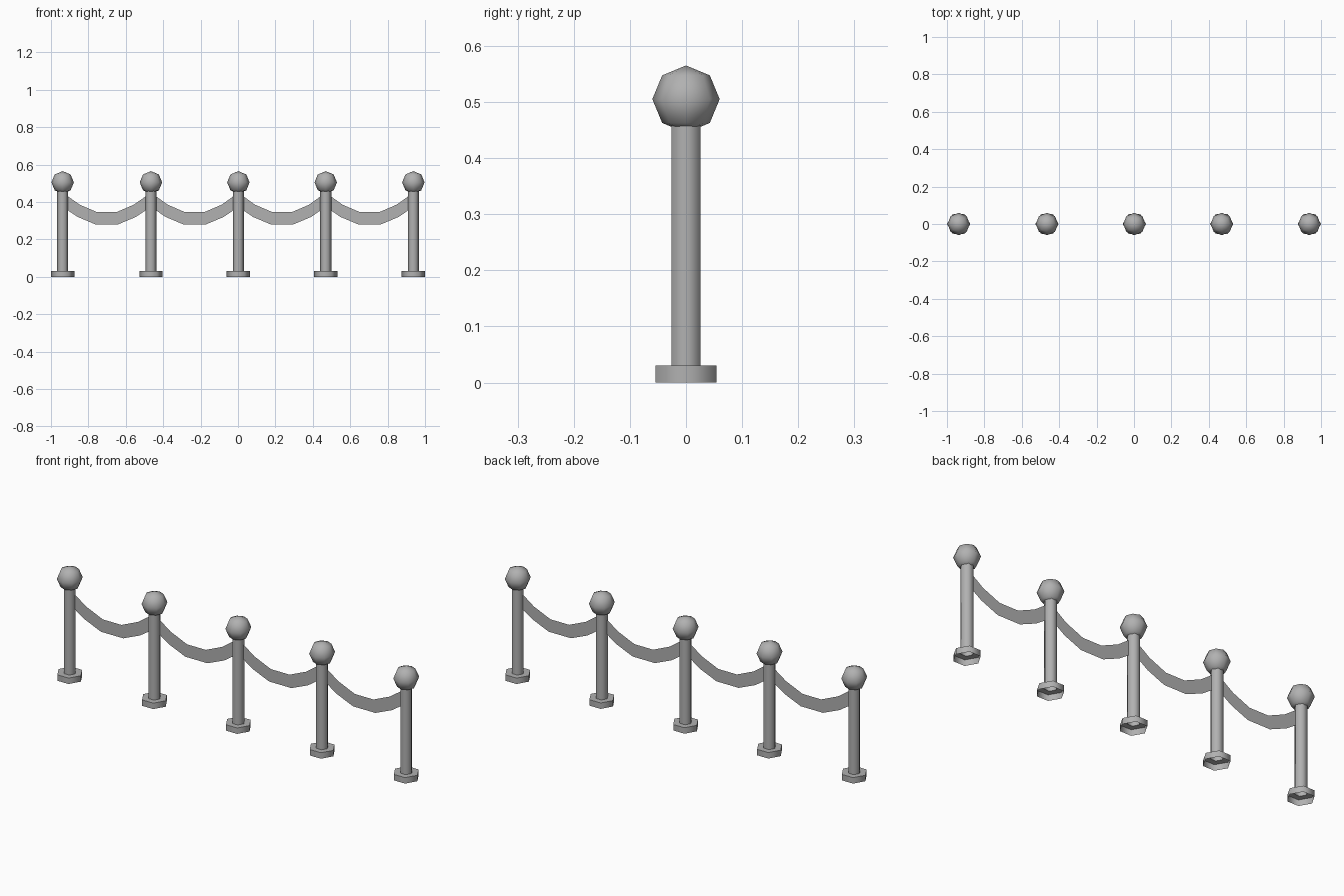
import bpy, bmesh, math

if "Cube" in bpy.data.objects:
    bpy.data.objects.remove(bpy.data.objects["Cube"])

POSTS = [-0.9376, -0.4655, 0.002, 0.469, 0.9376]
TOP = 0.46

grey = bpy.data.materials.new("dark_grey")
grey.diffuse_color = (0.44, 0.44, 0.44, 1)
grey.use_nodes = True
grey.node_tree.nodes["Principled BSDF"].inputs["Base Color"].default_value = grey.diffuse_color


def make_object(name, bm, smooth_deg=None):
    mesh = bpy.data.meshes.new(name)
    bm.to_mesh(mesh)
    bm.free()
    mesh.materials.append(grey)
    ob = bpy.data.objects.new(name, mesh)
    bpy.context.collection.objects.link(ob)
    if smooth_deg:
        bpy.ops.object.select_all(action='DESELECT')
        ob.select_set(True)
        bpy.context.view_layer.objects.active = ob
        bpy.ops.object.shade_smooth_by_angle(angle=math.radians(smooth_deg))
    return ob


def lathe(name, profile, x, sides=6):
    """Revolve an open (radius, z) profile around a vertical axis at x."""
    bm = bmesh.new()
    rings = []
    for r, z in profile:
        rings.append([bm.verts.new((x + r * math.cos(math.tau * i / sides),
                                    r * math.sin(math.tau * i / sides), z))
                      for i in range(sides)])
    for a, b in zip(rings, rings[1:]):
        for i in range(sides):
            j = (i + 1) % sides
            bm.faces.new((a[i], a[j], b[j], b[i]))
    return make_object(name, bm, 65)


def ball(name, x):
    bm = bmesh.new()
    bmesh.ops.create_uvsphere(bm, u_segments=8, v_segments=4, radius=0.06)
    bmesh.ops.translate(bm, verts=bm.verts, vec=(x, 0, 0.505))
    return make_object(name, bm, 65)


def rope(name, x0, x1):
    """Flat hanging ribbon, mirrored around the middle of the span."""
    x, end = (x0 + x1) / 2, (x1 - x0) / 2
    half = [(0.057, 0.346, 0.281), (0.150, 0.386, 0.320), (end, 0.450, 0.374)]
    path = [(-d, t, b) for d, t, b in reversed(half)] + half
    bm = bmesh.new()
    cols = []
    for d, t, b in path:
        # Inner joints lean so the ribbon keeps its width through each bend
        lean = math.copysign(0.005, d) if abs(d) < 0.2 else 0
        cols.append((bm.verts.new((x + d - lean, 0, t)),
                     bm.verts.new((x + d + lean, 0, b))))
    for (t0, b0), (t1, b1) in zip(cols, cols[1:]):
        bm.faces.new((b0, b1, t1, t0))
    return make_object(name, bm)


# Posts: open-bottomed hexagonal foot, hollow hexagonal pole, ball finial
for n, px in enumerate(POSTS, 1):
    lathe(f"foot_{n}", [(0.0624, 0), (0.0624, 0.03), (0.03, 0.03)], px)
    lathe(f"pole_{n}", [(0.03, 0.03), (0.03, TOP)], px)
    ball(f"finial_{n}", px)

# Ropes between neighbouring posts
for n, (a, b) in enumerate(zip(POSTS, POSTS[1:]), 1):
    rope(f"rope_{n}", a, b)
